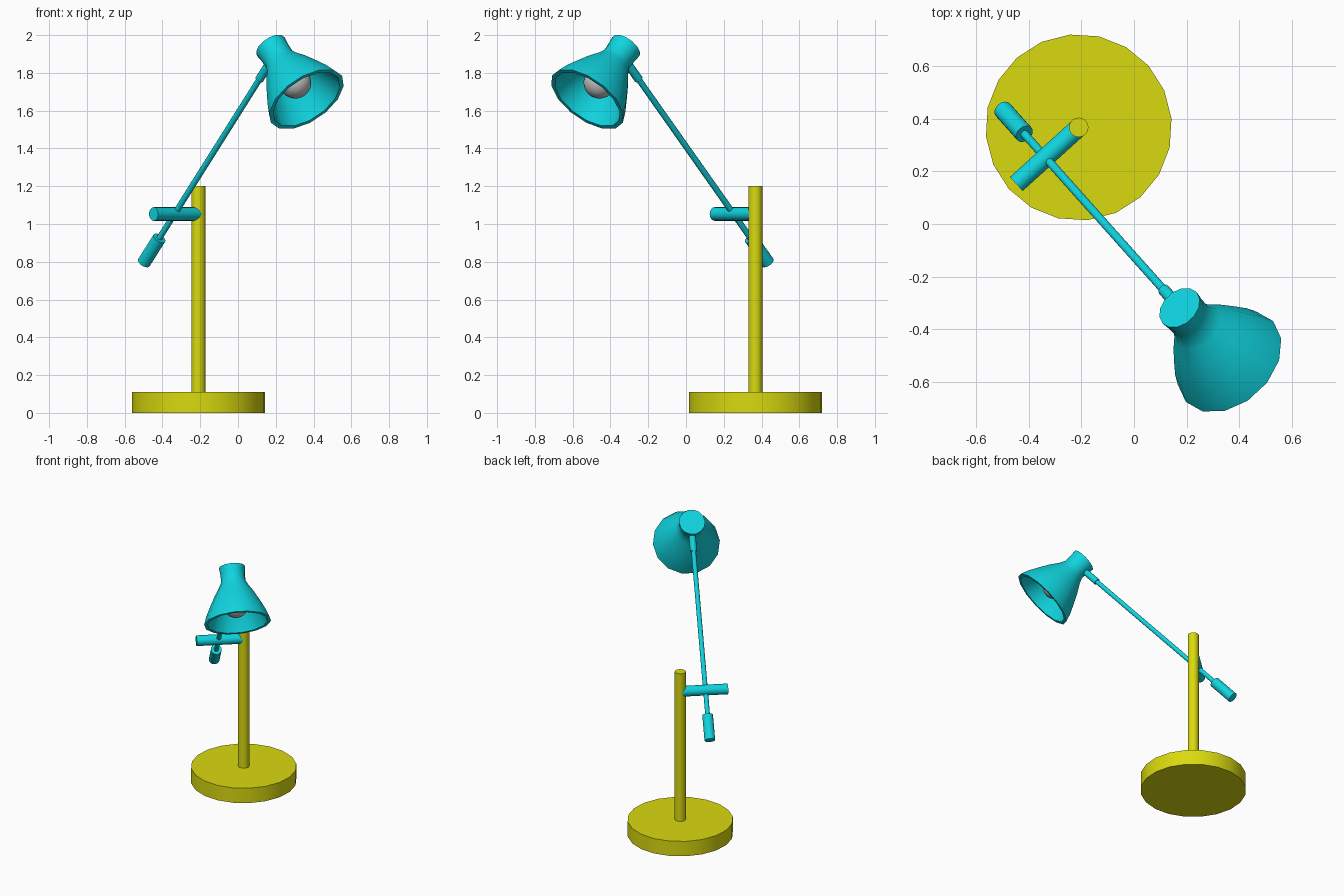
import bpy, math
from mathutils import Vector

if "Cube" in bpy.data.objects:
    bpy.data.objects.remove(bpy.data.objects["Cube"], do_unlink=True)


def material(name, rgb):
    m = bpy.data.materials.new(name)
    m.use_nodes = True
    m.diffuse_color = (*rgb, 1)
    m.node_tree.nodes["Principled BSDF"].inputs["Base Color"].default_value = (*rgb, 1)
    return m


yellow = material("yellow paint", (0.70, 0.70, 0.005))
cyan = material("cyan paint", (0.005, 0.66, 0.74))
grey = material("grey glass", (0.55, 0.55, 0.55))


def finish(obj, name, mat, angle=40):
    obj.name = name
    obj.data.materials.append(mat)
    bpy.ops.object.shade_smooth_by_angle(angle=math.radians(angle))
    return obj


def rod(name, start, end, radius, mat, sides=16, turn=0):
    """Closed cylinder between two points."""
    a, b = Vector(start), Vector(end)
    bpy.ops.mesh.primitive_cylinder_add(vertices=sides, radius=radius, depth=(b - a).length,
                                        location=(a + b) / 2)
    obj = bpy.context.object
    obj.rotation_euler = (b - a).to_track_quat('Z', 'Y').to_euler()
    if turn:
        obj.rotation_euler.z = math.radians(turn)
    return finish(obj, name, mat)


def lathe(name, profile, origin, axis, sides, mat):
    """Spin (distance, radius) pairs around an axis, capping the first and last rings."""
    verts, faces = [], []
    for t, r in profile:
        for i in range(sides):
            a = math.tau * i / sides
            verts.append((r * math.cos(a), r * math.sin(a), t))
    for k in range(len(profile) - 1):
        for i in range(sides):
            j = (i + 1) % sides
            faces.append((k * sides + j, k * sides + i, (k + 1) * sides + i, (k + 1) * sides + j))
    last = (len(profile) - 1) * sides
    faces.append(tuple(range(sides)))
    faces.append(tuple(last + i for i in reversed(range(sides))))
    mesh = bpy.data.meshes.new(name)
    mesh.from_pydata(verts, [], faces)
    obj = bpy.data.objects.new(name, mesh)
    bpy.context.collection.objects.link(obj)
    obj.location = origin
    obj.rotation_euler = axis.to_track_quat('Z', 'Y').to_euler()
    bpy.ops.object.select_all(action='DESELECT')
    obj.select_set(True)
    bpy.context.view_layer.objects.active = obj
    return finish(obj, name, mat)


# Base and upright post
px, py = -0.21, 0.367
rod("base", (px, py, 0), (px, py, 0.11), 0.354, yellow, 20, 5.5)
rod("post", (px, py, 0.11), (px, py, 1.2), 0.037, yellow, 20)

# Horizontal bar gripping the arm
rod("cross_bar", (px, py, 1.053), (-0.447, 0.152, 1.053), 0.036, cyan)

# Tilted arm, all pieces lying on one line
pivot = Vector((-0.325, 0.24, 1.07))
slope = Vector((0.63, -0.705, 1.0))


def on_arm(z):
    return pivot + slope * (z - pivot.z)


rod("arm", on_arm(0.90), on_arm(1.85), 0.016, cyan, 12)
rod("arm_socket", on_arm(1.765), on_arm(1.86), 0.023, cyan, 12)
rod("counterweight", on_arm(0.795), on_arm(0.925), 0.036, cyan)

# Hollow shade: outer wall, rim, inner wall
cap = Vector((0.173, -0.318, 1.94))
aim = Vector((0.48, -0.517, -0.707)).normalized()
outer = [(0, 0.088), (0.05, 0.083), (0.10, 0.082), (0.14, 0.100), (0.20, 0.137),
         (0.27, 0.173), (0.34, 0.207), (0.395, 0.226)]
inner = [(0.395, 0.203), (0.34, 0.186), (0.27, 0.153), (0.20, 0.117), (0.14, 0.08), (0.10, 0.062)]
lathe("shade", outer + inner, cap, aim, 14, cyan)

# Bulb
bpy.ops.mesh.primitive_uv_sphere_add(segments=20, ring_count=12, radius=0.085,
                                     location=cap + aim * 0.27)
finish(bpy.context.object, "bulb", grey)
